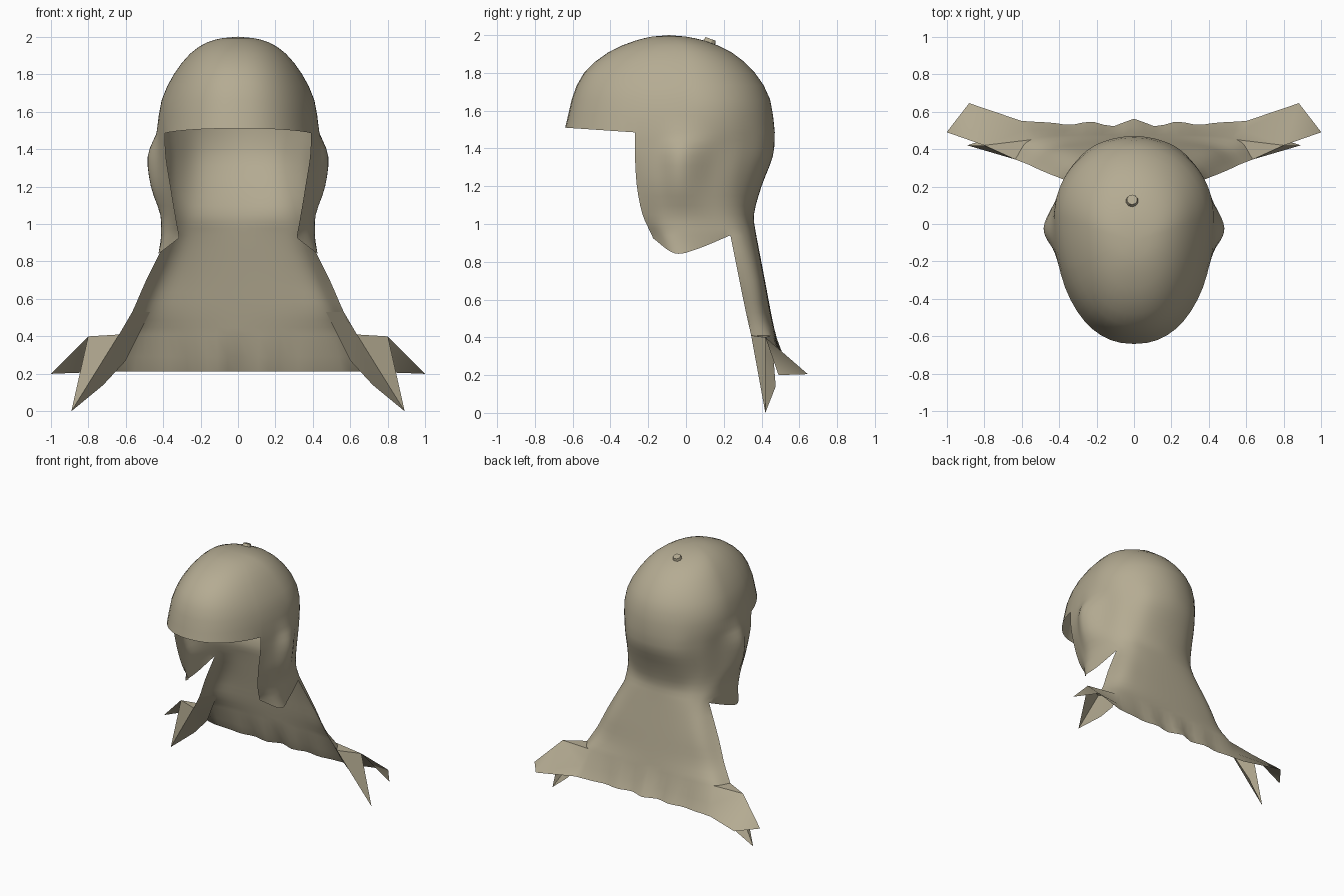
import bpy, bmesh, math
from mathutils import Vector

if "Cube" in bpy.data.objects:
    bpy.data.objects.remove(bpy.data.objects["Cube"])

khaki = bpy.data.materials.new("khaki cloth")
khaki.diffuse_color = (0.46, 0.41, 0.29, 1)
khaki.use_nodes = True
khaki.node_tree.nodes["Principled BSDF"].inputs["Base Color"].default_value = khaki.diffuse_color
N = 6  # segments per span across the cloth


def spline(pts, n):
    """Smooth curve through the points, n segments per span."""
    p = [Vector(q) for q in pts]
    p = [2 * p[0] - p[1]] + p + [2 * p[-1] - p[-2]]
    out = []
    for a, b, c, d in zip(p, p[1:], p[2:], p[3:]):
        for k in range(n):
            t = k / n
            out.append(0.5 * (2 * b + (c - a) * t + (2 * a - 5 * b + 4 * c - d) * t * t
                              + (3 * b - a - 3 * c + d) * t ** 3))
    return out + [p[-2]]


def full_row(half, z):
    """Dense row across both sides from half points that start at the centre back."""
    row = [(x, y, z) for x, y in half]
    return spline([(-x, y, h) for x, y, h in row[:0:-1]] + row, N)


def flip(pts):
    return [(-p[0], p[1], p[2]) for p in pts]


def add_grid(bm, rows, closed=False):
    vs = [[bm.verts.new(p) for p in r] for r in rows]
    for a, b in zip(vs, vs[1:]):
        n = len(a)
        for i in range(n if closed else n - 1):
            j = (i + 1) % n
            bm.faces.new((a[i], a[j], b[j], b[i]))
    return vs


def add_patch(bm, rows, nv):
    add_grid(bm, list(zip(*[spline(c, nv) for c in zip(*rows)])))


def finish(name, bm, angle=60):
    bmesh.ops.remove_doubles(bm, verts=bm.verts, dist=0.002)
    bmesh.ops.recalc_face_normals(bm, faces=bm.faces)
    me = bpy.data.meshes.new(name)
    bm.to_mesh(me)
    bm.free()
    me.materials.append(khaki)
    ob = bpy.data.objects.new(name, me)
    bpy.context.collection.objects.link(ob)
    bpy.ops.object.select_all(action='DESELECT')
    ob.select_set(True)
    bpy.context.view_layer.objects.active = ob
    bpy.ops.object.shade_smooth_by_angle(angle=math.radians(angle))
    return ob


# Back and ear sides: half rows from centre back to face opening
side = {
    1.485: [(0, .47), (.2, .425), (.33, .31), (.405, .17), (.435, 0), (.42, -.14), (.39, -.27)],
    1.36: [(0, .46), (.2, .42), (.33, .3), (.405, .15), (.482, -.02), (.425, -.15), (.385, -.27)],
    1.20: [(0, .40), (.2, .37), (.33, .27), (.405, .13), (.465, -.02), (.42, -.14), (.36, -.26)],
    1.05: [(0, .36), (.18, .34), (.3, .29), (.38, .18), (.415, 0), (.39, -.12), (.335, -.23)],
    0.94: [(0, .372), (.2, .36), (.31, .32), (.37, .235), (.41, .02), (.39, -.1), (.315, -.18)],
}
rows = [full_row(r, z) for z, r in side.items()]
neck = rows[-1]
cap = bmesh.new()
add_patch(cap, rows, 3)
# Pointed cheek bottoms
low = spline([(.37, .235, .94), (.405, .06, .868), (.42, -.06, .845), (.315, -.175, .925)], N)
for m in (list, flip):
    add_grid(cap, [m(neck[9 * N:]), m(low)])

# Dome: rings of (height, front, back, half width) that continue the side rows
levels = [(1.485, -.64, .47, .435), (1.66, -.605, .445, .408), (1.80, -.54, .365, .342),
          (1.91, -.41, .24, .255), (1.97, -.27, .10, .165), (1.992, -.18, 0, .085)]


def ring_point(level, a):
    z, f, b, w = level
    yc = f + 0.62 * (b - f)
    c, s = math.cos(a), math.sin(a)
    power = 1 if s > 0 else .88
    x = w * math.copysign(abs(c) ** power, c)
    return Vector((x, yc + s * (b - yc if s > 0 else yc - f), z))


base = rows[0]
yc = -.64 + .62 * 1.11
angles = []
for p in base:
    dy = p.y - yc
    s = max(-1, min(1, dy / (.47 - yc if dy > 0 else yc + .64)))
    c = math.sqrt(1 - s * s)
    angles.append(math.atan2(s, math.copysign(c, p.x)))
end, M = angles[-1], 18
front = [end + (-math.pi - 2 * end) * k / M for k in range(1, M)]
rings = []
for i, lv in enumerate(spline(levels, 2)):
    ring = [ring_point(lv, a) for a in angles + front]
    if i == 0:
        ring[:len(base)] = base
        for p in ring[len(base):]:
            p.z += .025 * max(0, min(1, (-.27 - p.y) / .37))
    rings.append(ring)
last = add_grid(cap, rings, True)[-1]
pole = cap.verts.new((0, -.09, 2.0))
for i in range(len(last)):
    cap.faces.new((last[i], last[(i + 1) % len(last)], pole))

# Neck cape: half rows from centre back to front edge
cape = {
    0.70: [(0, .418), (.25, .41), (.4, .38), (.49, .283)],
    0.53: [(0, .45), (.3, .44), (.47, .405), (.565, .318)],
    0.41: [(0, .475), (.33, .475), (.55, .45), (.635, .345)],
}
rows = [neck[3 * N:9 * N + 1]] + [full_row(r, z) for z, r in cape.items()]
add_patch(cap, rows, 3)
# Ruffled hem
upper = rows[-1][N:5 * N + 1]
hem = full_row([(0, .54), (.32, .535), (.6, .55)], .213)
hem = [Vector((p.x, p.y + .022 * math.cos(p.x * 26) * max(0, 1 - abs(p.x) / .5), p.z)) for p in hem]
middle = [a.lerp(b, .6) + Vector((0, -.008, 0)) for a, b in zip(upper, hem)]
add_grid(cap, [upper, middle, hem])

# Folded tie ends: spread wing joined to the cape
K, P, E = (.55, .45, .41), (.635, .345, .41), (.6, .55, .213)
B, C, D = (.8, .42, .40), (1.0, .49, .2), (.88, .645, .205)
mid = tuple(middle[-1])
for m in (list, flip):
    for poly in ((K, B, mid), (mid, B, D, E), (B, C, D)):
        cap.faces.new([cap.verts.new(p) for p in m(poly)])
finish("cap_with_neck_cape", cap)

# Folded tie ends: hanging pointed flaps
T, Q, R, S = (.89, .42, 0), (.72, .475, .14), (.6, .465, .27), (.47, .405, .53)
F = (.565, .318, .53)
for label, m in (("right", list), ("left", flip)):
    bm = bmesh.new()
    for poly in ((K, P, B), (P, T, B), (P, Q, T), (P, R, Q), (P, F, S, R)):
        bm.faces.new([bm.verts.new(p) for p in m(poly)])
    finish(f"{label}_tie_flap", bm)

# Button on the crown
bm = bmesh.new()
bmesh.ops.create_cone(bm, cap_ends=True, segments=10, radius1=.036, radius2=.028, depth=.03)
ob = finish("crown_button", bm, 30)
ob.location = (-.01, .125, 1.966)
ob.rotation_euler = (-.35, 0, 0)
